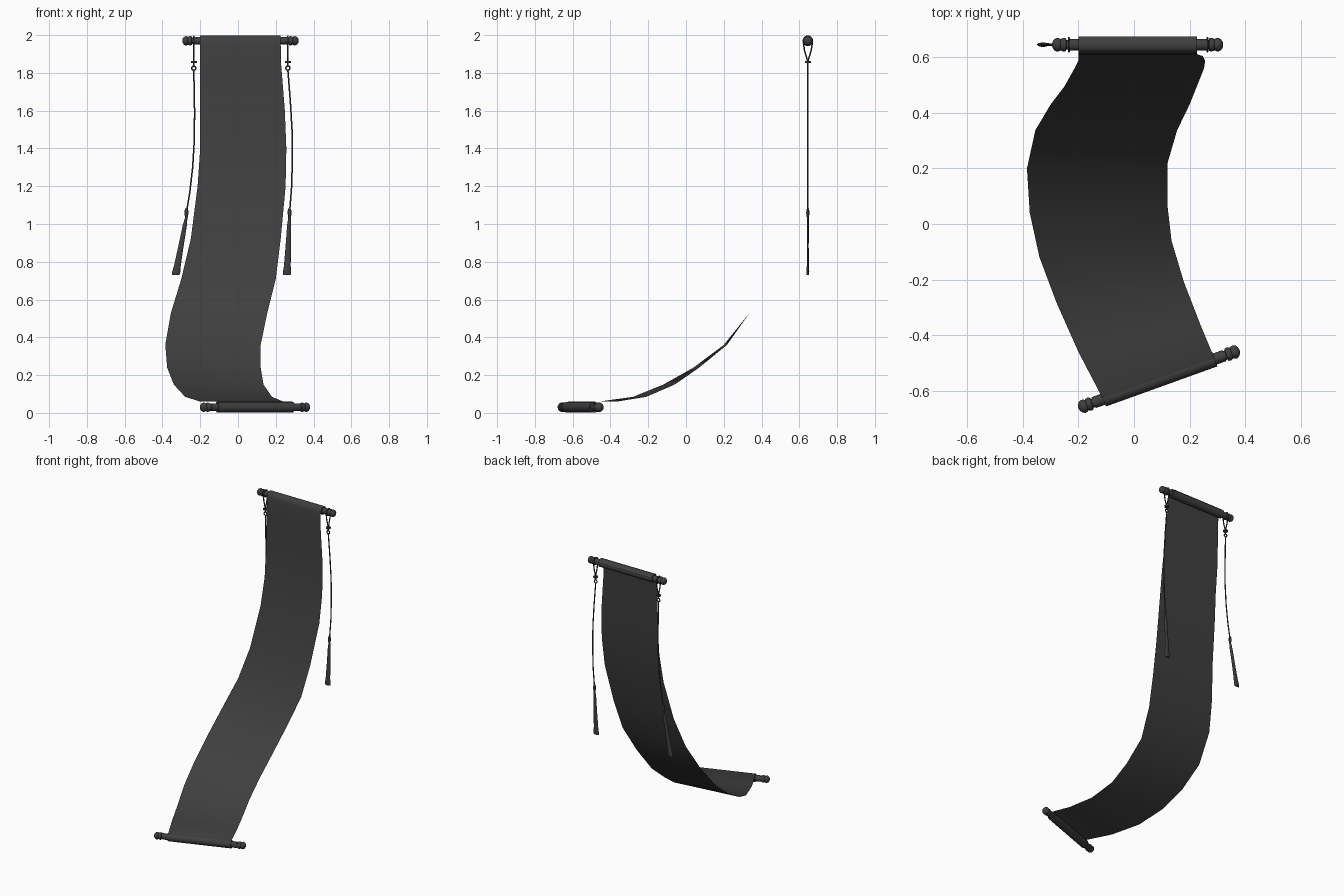
import bpy, bmesh
from math import cos, sin, pi, radians
from mathutils import Matrix, Vector

if "Cube" in bpy.data.objects:
    bpy.data.objects.remove(bpy.data.objects["Cube"])

charcoal = bpy.data.materials.new("charcoal")
charcoal.use_nodes = True
charcoal.diffuse_color = (.05, .05, .05, 1)
charcoal.node_tree.nodes["Principled BSDF"].inputs["Base Color"].default_value = (.05, .05, .05, 1)


def finish(name, bm, angle=40, recalc=True):
    if recalc:
        bmesh.ops.recalc_face_normals(bm, faces=bm.faces)
    mesh = bpy.data.meshes.new(name)
    bm.to_mesh(mesh)
    bm.free()
    mesh.materials.append(charcoal)
    obj = bpy.data.objects.new(name, mesh)
    bpy.context.collection.objects.link(obj)
    bpy.ops.object.select_all(action='DESELECT')
    obj.select_set(True)
    bpy.context.view_layer.objects.active = obj
    bpy.ops.object.shade_smooth_by_angle(angle=radians(angle))
    return obj


def skin(bm, rings, closed=False, caps=True):
    """Join equal-sized rings of points with quads."""
    rows = [[bm.verts.new(p) for p in ring] for ring in rings]
    n = len(rows[0])
    pairs = list(zip(rows, rows[1:])) + ([(rows[-1], rows[0])] if closed else [])
    for a, b in pairs:
        for i in range(n):
            j = (i + 1) % n
            bm.faces.new((a[i], a[j], b[j], b[i]))
    if caps and not closed:
        bm.faces.new(rows[0])
        bm.faces.new(rows[-1])


def roller(name, centre, turn):
    # Half profile (distance along axis, radius), mirrored to both ends
    half = [(.213, .028), (.213, .021), (.25, .021), (.25, .017), (.256, .017),
            (.258, .023), (.266, .025), (.274, .022), (.277, .02), (.281, .023),
            (.29, .025), (.3, .02), (.306, .011), (.308, .003)]
    profile = [(-x, r) for x, r in reversed(half)] + half
    bm = bmesh.new()
    skin(bm, [[(x, r * cos(2 * pi * k / 20), r * sin(2 * pi * k / 20))
               for k in range(20)] for x, r in profile])
    bm.transform(Matrix.Translation(centre) @ Matrix.Rotation(turn, 4, 'Z'))
    finish(name, bm)


def tube(bm, points, sides=8):
    """Downward strand of (x, y, z, half width in x, half width in y)."""
    skin(bm, [[(x + a * cos(2 * pi * k / sides), y + b * sin(2 * pi * k / sides), z)
               for k in range(sides)] for x, y, z, a, b in points])


def hoop(bm, centre, radius, thick, axis):
    """Ring around the given axis ('X', 'Y' or 'Z')."""
    rings = []
    for i in range(20):
        t = 2 * pi * i / 20
        ring = []
        for k in range(6):
            s = 2 * pi * k / 6
            r, h = radius + thick * cos(s), thick * sin(s)
            u, v = r * cos(t), r * sin(t)
            p = {'X': (h, u, v), 'Y': (u, h, v), 'Z': (u, v, h)}[axis]
            ring.append(Vector(p) + Vector(centre))
        rings.append(ring)
    skin(bm, rings, closed=True)


# Rollers
ROD_Y, ROD_Z = .645, 1.97
roller("top_roller", (.013, ROD_Y, ROD_Z), 0)
roller("bottom_roller", (.09, -.558, .03), radians(19.8))

# Hanging sheet: right edge x, y, left edge x, y, height
rows = [
    (-.2, .675, .226, .675, 1.985), (-.2, .655, .226, .655, 1.998),
    (-.2, .633, .226, .633, 1.999), (-.2, .618, .226, .618, 1.985),
    (-.2, .613, .226, .613, 1.96), (-.2, .61, .228, .61, 1.85),
    (-.2, .604, .248, .604, 1.6), (-.2, .587, .256, .587, 1.4),
    (-.214, .56, .252, .56, 1.2), (-.25, .495, .226, .495, .92),
    (-.3, .43, .2, .43, .71), (-.355, .337, .155, .337, .53),
    (-.385, .2, .12, .217, .36), (-.375, .04, .12, .07, .24),
    (-.34, -.12, .135, -.06, .15), (-.28, -.28, .18, -.21, .085),
    (-.2, -.46, .24, -.365, .06), (-.114, -.625, .288, -.48, .059),
    (-.102, -.651, .298, -.507, .046),
]
COLS = 6
bm = bmesh.new()
grid = [[bm.verts.new(Vector((xa, ya, z)).lerp(Vector((xb, yb, z)), c / COLS))
         for c in range(COLS + 1)] for xa, ya, xb, yb, z in rows]
for upper, lower in zip(grid, grid[1:]):
    for c in range(COLS):
        bm.faces.new((upper[c], lower[c], lower[c + 1], upper[c + 1]))
finish("hanging_sheet", bm, 60, recalc=False)


# Tasselled cords, each following its own sideways drift
def tassel(side, x, path, foot):
    bm = bmesh.new()
    hoop(bm, (x, ROD_Y, ROD_Z), .024, .004, 'X')
    for s in (-1, 1):
        tube(bm, [(x, ROD_Y + s * .024, 1.962, .004, .004),
                  (x, ROD_Y + s * .018, 1.92, .004, .004),
                  (x, ROD_Y, 1.86, .004, .004)])
    tube(bm, [(x, ROD_Y, 1.862, .016, .016), (x, ROD_Y, 1.853, .016, .016)], 12)
    tube(bm, [(x, ROD_Y, 1.855, .004, .004), (x, ROD_Y, 1.836, .004, .004)])
    hoop(bm, (x, ROD_Y, 1.825), .011, .004, 'Y')
    finish(side + "_cord_hanger", bm)

    bm = bmesh.new()
    tube(bm, [(px, ROD_Y, pz, .004, .004) for px, pz in path])
    finish(side + "_cord", bm)

    kx, kz = path[-1]
    bm = bmesh.new()
    tube(bm, [(kx, ROD_Y, kz + h, r, r * .8) for h, r in
              ((.025, .004), (.015, .009), (0, .011), (-.015, .009), (-.03, .006))])
    finish(side + "_knot", bm)

    bm = bmesh.new()
    tube(bm, [(kx + (foot - kx) * t, ROD_Y, kz - .02 - (kz - .75) * t, w, d)
              for t, w, d in ((0, .006, .005), (.15, .011, .006), (.5, .014, .005),
                              (.85, .018, .006), (.95, .022, .008), (1, .02, .006))], 10)
    finish(side + "_tassel", bm)


tassel("right", -.234, [(-.234, 1.815), (-.23, 1.6), (-.231, 1.45), (-.24, 1.3),
                        (-.255, 1.17), (-.273, 1.06)], -.33)
tassel("left", .264, [(.264, 1.815), (.277, 1.65), (.286, 1.5), (.288, 1.35),
                      (.284, 1.2), (.273, 1.06)], .259)
